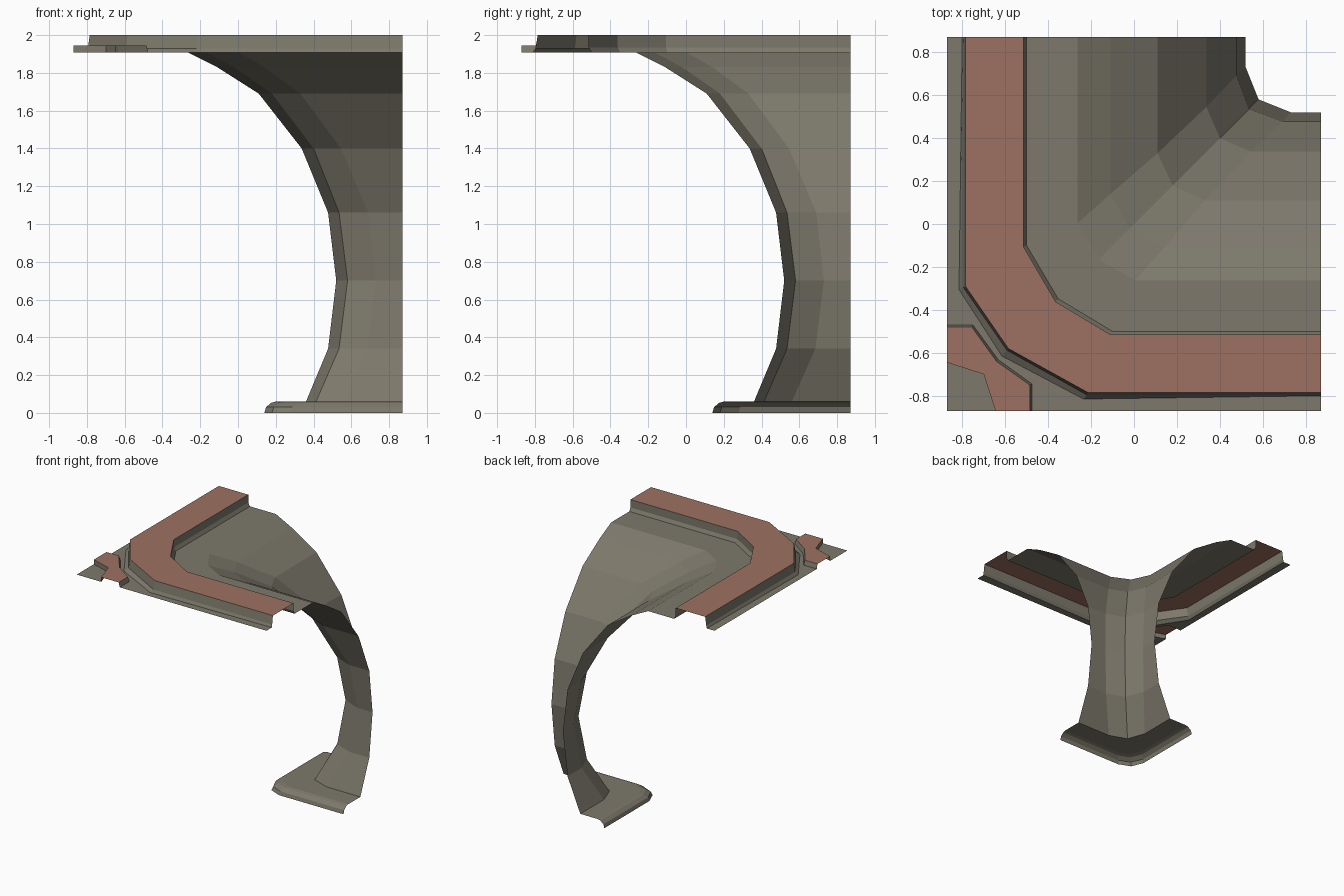
import bpy, bmesh

if "Cube" in bpy.data.objects:
    bpy.data.objects.remove(bpy.data.objects["Cube"])

E = 0.87       # half width of the tile
ZC = 1.907     # ceiling sheet height


def material(name, rgb):
    m = bpy.data.materials.new(name)
    m.diffuse_color = (*rgb, 1)
    m.use_nodes = True
    m.node_tree.nodes["Principled BSDF"].inputs["Base Color"].default_value = m.diffuse_color
    return m


STONE = material("grey stone", (0.205, 0.190, 0.148))
CLAY = material("red clay", (0.335, 0.165, 0.120))


def finish(bm, name, mats):
    me = bpy.data.meshes.new(name)
    bm.to_mesh(me)
    bm.free()
    for m in mats:
        me.materials.append(m)
    ob = bpy.data.objects.new(name, me)
    bpy.context.collection.objects.link(ob)
    return ob


def loft(name, rings, red_strip=None):
    """Skin between open rings of equal length; one strip may be red."""
    bm = bmesh.new()
    vs = [[bm.verts.new(p) for p in r] for r in rings]
    for i in range(len(vs) - 1):
        for j in range(len(vs[0]) - 1):
            f = bm.faces.new((vs[i][j], vs[i + 1][j], vs[i + 1][j + 1], vs[i][j + 1]))
            f.material_index = 1 if i == red_strip else 0
    return finish(bm, name, [STONE, CLAY])


def sheet(name, pts, z, mat):
    bm = bmesh.new()
    f = bm.faces.new([bm.verts.new((x, y, z)) for x, y in pts])
    f.normal_update()
    if f.normal.z < 0:
        f.normal_flip()
    return finish(bm, name, [mat])


def corner_ring(r, d, m, z):
    """Quarter ring round the pillar: flat side, bevelled corner, flat side."""
    return [(r, E, z), (r, m, z), (d, d, z), (m, r, z), (E, r, z)]


def at(pts, z):
    return [(x, y, z) for x, y in pts]


# Pillar foot: rounded plinth edge and its flat top
foot = [(0.14, 0.18, 0.28, 0.0), (0.148, 0.19, 0.285, 0.03),
        (0.175, 0.215, 0.31, 0.053), (0.20, 0.24, 0.33, 0.06),
        (0.36, 0.413, 0.56, 0.06)]
loft("pillar_foot", [corner_ring(*s) for s in foot])

# Pillar shaft flaring into the vault
shaft = [(0.36, 0.413, 0.56, 0.06), (0.477, 0.535, 0.685, 0.34),
         (0.52, 0.58, 0.73, 0.70), (0.477, 0.535, 0.69, 1.06),
         (0.337, 0.40, 0.545, 1.40), (0.11, 0.18, 0.33, 1.69),
         (-0.11, -0.02, 0.14, 1.83), (-0.262, -0.165, 0.005, ZC)]
loft("pillar_shaft", [corner_ring(*s) for s in shaft])

# Ceiling sheet and raised hollow beam with a red top
beam_in = [(-0.515, E), (-0.515, -0.105), (-0.365, -0.362), (-0.11, -0.515), (E, -0.515)]
beam_in_foot = [(-0.50, E), (-0.50, -0.10), (-0.353, -0.348), (-0.10, -0.50), (E, -0.50)]
beam_out = [(-0.785, E), (-0.785, -0.29), (-0.585, -0.58), (-0.214, -0.785), (E, -0.785)]
beam_out_mid = [(-0.795, E), (-0.795, -0.295), (-0.592, -0.588), (-0.218, -0.797), (E, -0.795)]
beam_out_foot = [(-0.80, E), (-0.815, -0.305), (-0.615, -0.615), (-0.235, -0.815), (E, -0.80)]
loft("ceiling_and_beam",
     [corner_ring(-0.262, -0.165, 0.005, ZC), at(beam_in_foot, ZC), at(beam_in, 1.935),
      at(beam_in, 2.0), at(beam_out, 2.0), at(beam_out_mid, 1.93),
      at(beam_out_foot, ZC)], red_strip=3)

# Flat border between the beam and the corner block
block_out = [(-E, -0.48), (-0.755, -0.48), (-0.64, -0.64), (-0.485, -0.75), (-0.485, -E)]
block_foot = [(-E, -0.47), (-0.75, -0.47), (-0.632, -0.632), (-0.475, -0.745), (-0.475, -E)]
block_in = [(-E, -0.645), (-0.70, -0.70), (-0.645, -E)]
sheet("ceiling_border", beam_out_foot + [(E, -E)] + block_foot[::-1] + [(-E, E)], ZC, STONE)

# Corner block: low red plateau with stone walls, hollow underneath
sheet("corner_block_top", block_out + block_in[::-1], 1.945, CLAY)
loft("corner_block_outer_wall", [at(block_foot, ZC), at(block_out, 1.945)])
loft("corner_block_inner_wall", [at(block_in, 1.945), at(block_in, ZC)])
sheet("corner_panel", block_in + [(-E, -E)], ZC, STONE)
